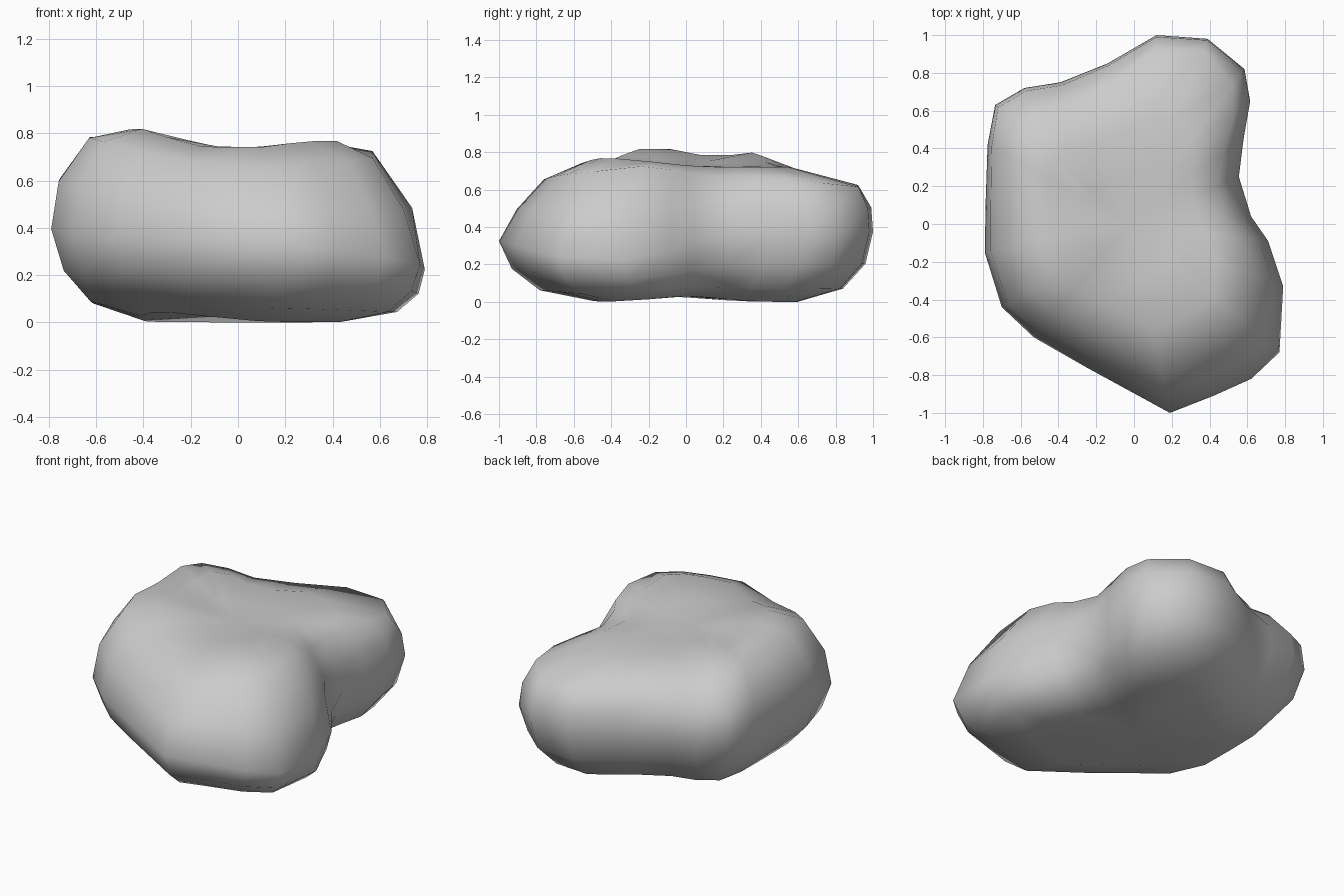
import bpy, bmesh, math

# Widest outline of the boulder, counter-clockwise from the front tip:
# x, y, height of the widest line, shoulder scale, shoulder height
OUTLINE = [
    (0.19, -1.00, 0.33, 0.76, 0.66), (0.42, -0.91, 0.31, 0.76, 0.68),
    (0.62, -0.82, 0.28, 0.76, 0.69), (0.77, -0.68, 0.25, 0.75, 0.70),
    (0.79, -0.33, 0.23, 0.73, 0.73), (0.71, -0.09, 0.27, 0.76, 0.71),
    (0.62, 0.04, 0.32, 0.78, 0.69), (0.555, 0.25, 0.36, 0.80, 0.67),
    (0.58, 0.45, 0.37, 0.83, 0.67), (0.615, 0.65, 0.37, 0.86, 0.66),
    (0.585, 0.82, 0.37, 0.90, 0.64), (0.39, 0.98, 0.38, 0.94, 0.62),
    (0.12, 1.00, 0.38, 0.92, 0.63), (-0.14, 0.85, 0.38, 0.88, 0.66),
    (-0.39, 0.75, 0.40, 0.85, 0.68), (-0.58, 0.72, 0.42, 0.84, 0.71),
    (-0.735, 0.63, 0.43, 0.83, 0.74), (-0.775, 0.42, 0.42, 0.80, 0.79),
    (-0.785, 0.13, 0.41, 0.79, 0.775), (-0.79, -0.15, 0.40, 0.79, 0.785),
    (-0.70, -0.44, 0.37, 0.80, 0.77), (-0.53, -0.60, 0.36, 0.79, 0.73),
    (-0.25, -0.76, 0.35, 0.77, 0.69),
]
CX, CY = -0.03, 0.0


def bump(x, y, cx, cy, wx, wy):
    return math.exp(-((x - cx) / wx) ** 2 - ((y - cy) / wy) ** 2)


def crown(x, y):
    """Height of the top: a ridge on the left and a hump at the front right."""
    return (0.725 + 0.105 * bump(x, y, -0.45, -0.18, 0.28, 0.33)
            + 0.075 * bump(x, y, -0.45, 0.40, 0.22, 0.22)
            + 0.05 * bump(x, y, 0.35, -0.40, 0.32, 0.32))


def floor(x, y):
    """Height of the underside: a shallow valley and a lifted front left."""
    return (0.03 * bump(x, y, 0.2, 0.0, 0.8, 0.25)
            + 0.09 * bump(x, y, -0.5, -0.55, 0.35, 0.35))


def column(x, y, e, s, h):
    """One strip of points running from the underside to the crown."""
    # The front right and the back have squarer lower edges
    q = min(1, bump(x, y, 0.74, -0.4, 0.4, 0.4) + 0.8 * bump(x, y, 0.25, 0.95, 0.5, 0.4))
    k = min(0.4, max(0.12, 0.3 - 0.22 * q - 0.1 * y + 0.12 * x / 0.79))

    def at(scale, z=None, lift=0.0):
        px, py = CX + (x - CX) * scale, CY + (y - CY) * scale
        return (px, py, (crown(px, py) if z is None else z + lift * floor(px, py)))

    return [at(0.5 + 0.13 * q, 0.005, 1), at(0.78 + 0.08 * q, 0.2 * e, 0.6),
            at(0.93 + 0.04 * q, 0.55 * e, 0.2), at(1, e),
            at(1 - k * (1 - s), e + 0.52 * (h - e)), at(s, h),
            at(0.56), at(0.28)]


# Boulder skin: join neighbouring strips, close at the underside and crown
bm = bmesh.new()
cols = [[bm.verts.new(p) for p in column(*o)] for o in OUTLINE]
low = bm.verts.new((CX, CY, 0.035))
high = bm.verts.new((CX, CY, crown(CX, CY)))
for i, a in enumerate(cols):
    b = cols[(i + 1) % len(cols)]
    bm.faces.new((low, b[0], a[0]))
    bm.faces.new((high, a[-1], b[-1]))
    for j in range(len(a) - 1):
        bm.faces.new((a[j], b[j], b[j + 1], a[j + 1]))
bmesh.ops.recalc_face_normals(bm, faces=bm.faces)
zmin = min(v.co.z for v in bm.verts)
bmesh.ops.translate(bm, verts=bm.verts, vec=(0, 0, -zmin))

mesh = bpy.data.meshes.new("boulder")
bm.to_mesh(mesh)
bm.free()
mesh.polygons.foreach_set("use_smooth", [True] * len(mesh.polygons))
boulder = bpy.data.objects.new("boulder", mesh)
bpy.context.collection.objects.link(boulder)

# Stone colour
stone = bpy.data.materials.new("grey stone")
stone.diffuse_color = (0.6, 0.6, 0.6, 1)
mesh.materials.append(stone)
